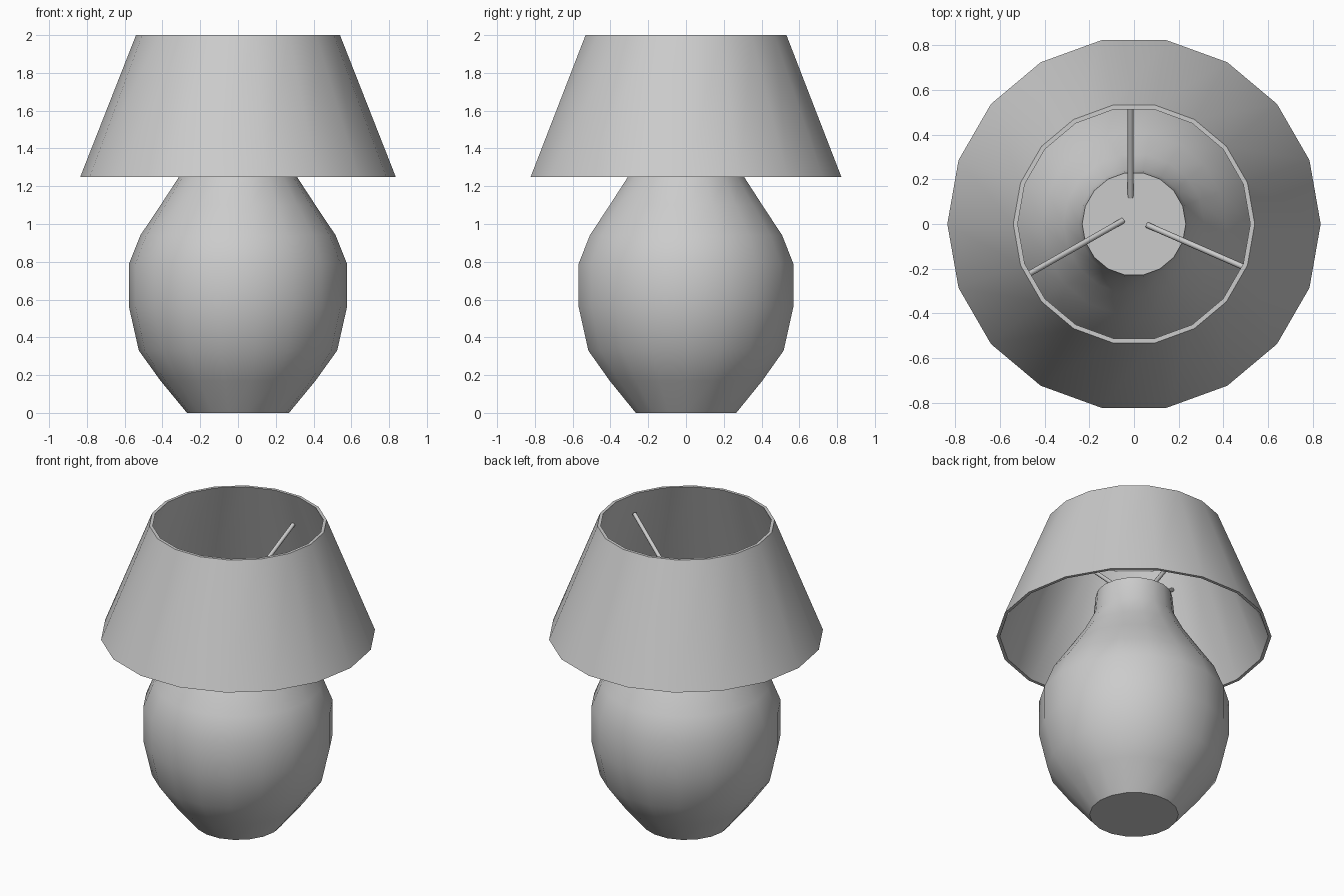
import bpy, bmesh, math
from mathutils import Vector

if "Cube" in bpy.data.objects:
    bpy.data.objects.remove(bpy.data.objects["Cube"])

SIDES = 18


def make_object(name, bm, angle):
    bmesh.ops.recalc_face_normals(bm, faces=bm.faces)
    mesh = bpy.data.meshes.new(name)
    bm.to_mesh(mesh)
    bm.free()
    obj = bpy.data.objects.new(name, mesh)
    bpy.context.collection.objects.link(obj)
    bpy.ops.object.select_all(action='DESELECT')
    obj.select_set(True)
    bpy.context.view_layer.objects.active = obj
    bpy.ops.object.shade_smooth_by_angle(angle=math.radians(angle))
    return obj


def lathe(name, profile, closed=False):
    """Revolve (radius, z) points; open profiles get flat end caps."""
    bm = bmesh.new()
    steps = [2 * math.pi * i / SIDES for i in range(SIDES)]
    rings = [[bm.verts.new((r * math.cos(a), r * math.sin(a), z)) for a in steps]
             for r, z in profile]
    pairs = list(zip(rings, rings[1:]))
    if closed:
        pairs.append((rings[-1], rings[0]))
    else:
        bm.faces.new(rings[0])
        bm.faces.new(rings[-1])
    for low, high in pairs:
        for i in range(SIDES):
            j = (i + 1) % SIDES
            bm.faces.new((low[i], low[j], high[j], high[i]))
    return make_object(name, bm, 40)


def rod(name, start, end, radius=0.013):
    start, end = Vector(start), Vector(end)
    axis = end - start
    bm = bmesh.new()
    bmesh.ops.create_cone(bm, cap_ends=True, segments=8, radius1=radius,
                          radius2=radius, depth=axis.length)
    turn = axis.to_track_quat('Z', 'Y').to_matrix().to_4x4()
    bmesh.ops.transform(bm, matrix=turn, verts=bm.verts)
    bmesh.ops.translate(bm, vec=(start + end) / 2, verts=bm.verts)
    return make_object(name, bm, 50)


# Rounded vase base with a short neck
lathe("lamp_base", [(0.27, 0), (0.41, 0.17), (0.525, 0.33), (0.577, 0.56),
                    (0.577, 0.79), (0.517, 0.94), (0.41, 1.10), (0.315, 1.245),
                    (0.247, 1.38), (0.232, 1.53)])

# Thin-walled open conical shade
lathe("lamp_shade", [(0.835, 1.25), (0.54, 2.0), (0.52, 2.0), (0.815, 1.25)],
      closed=True)

# Three struts rising from the neck to the shade
rod("strut_back", (-0.015, 0.12, 1.525), (-0.015, 0.61, 1.755))
rod("strut_left", (-0.05, 0.015, 1.53), (-0.517, -0.25, 1.88))
rod("strut_right", (0.06, -0.005, 1.535), (0.53, -0.21, 1.84))
